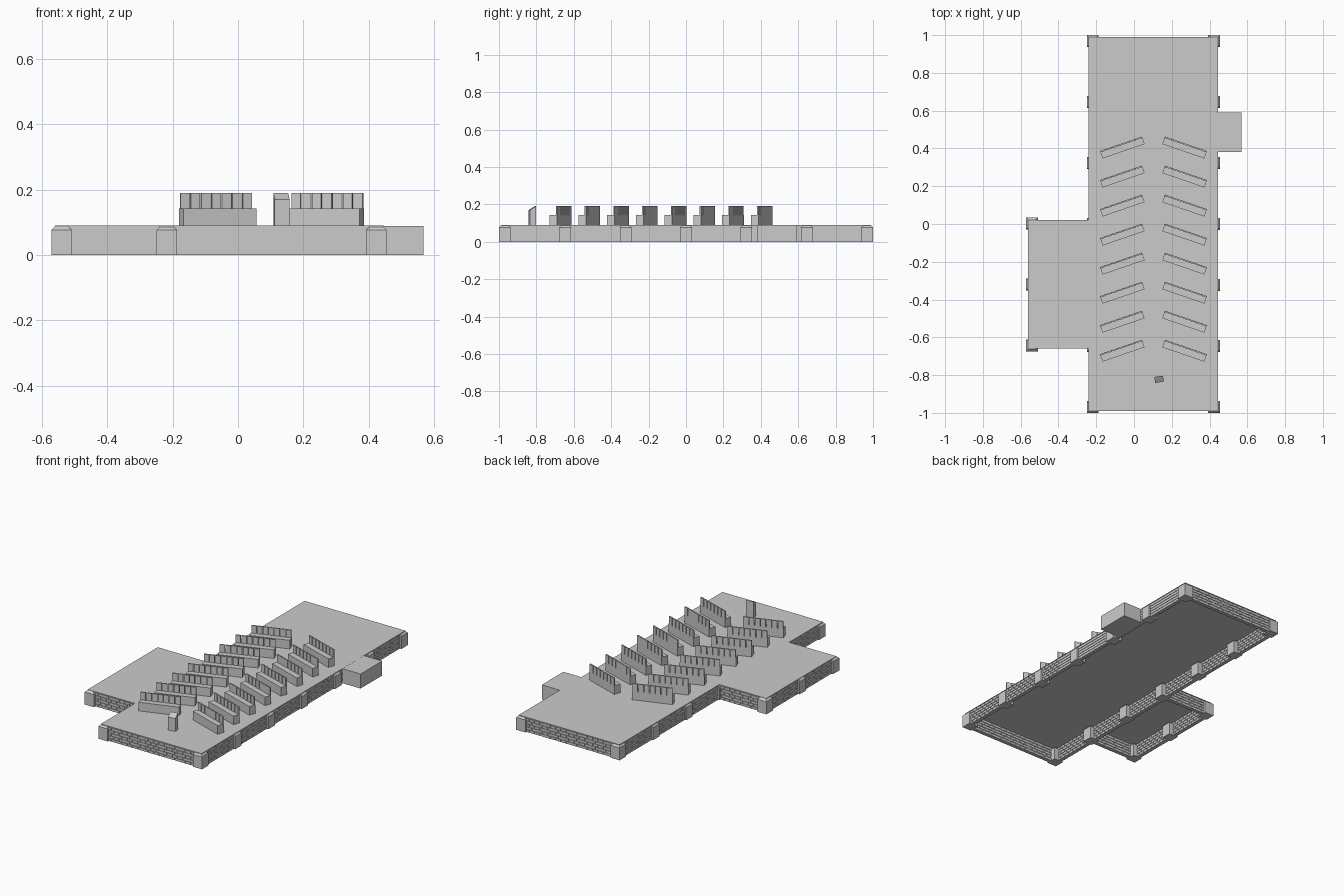
import bpy, bmesh, math
from mathutils import Matrix, Vector

cube = bpy.data.objects.get("Cube")
if cube:
    bpy.data.objects.remove(cube)

stone = bpy.data.materials.new("grey stone")
stone.use_nodes = True
GREY = (0.6, 0.6, 0.6, 1)
stone.diffuse_color = GREY
stone.node_tree.nodes["Principled BSDF"].inputs["Base Color"].default_value = GREY

TOP = 0.09


def add_box(bm, lo, hi, matrix=Matrix()):
    lo, hi = Vector(lo), Vector(hi)
    size = hi - lo
    place = matrix @ Matrix.Translation((lo + hi) / 2) @ Matrix.Diagonal((*size, 1))
    return bmesh.ops.create_cube(bm, size=1, matrix=place)["verts"]


def finish(name, bm):
    mesh = bpy.data.meshes.new(name)
    bm.to_mesh(mesh)
    bm.free()
    mesh.materials.append(stone)
    obj = bpy.data.objects.new(name, mesh)
    bpy.context.collection.objects.link(obj)
    return obj


# Floor slabs of the hall and the side room
X0, X1, Y0, Y1 = -0.24, 0.445, -0.99, 0.99
SX, SY0, SY1 = -0.56, -0.66, 0.02
for name, lo, hi in (("hall_floor", (X0, Y0), (X1, Y1)),
                     ("side_room_floor", (SX, SY0), (X0, SY1))):
    bm = bmesh.new()
    add_box(bm, (*lo, TOP - 0.004), (*hi, TOP))
    finish(name, bm)

# Plain block beside the hall
bm = bmesh.new()
add_box(bm, (X1 - 0.02, 0.38, 0), (0.568, 0.59, TOP - 0.0005))
finish("side_block", bm)


# Brick walls: a thin core with staggered bricks standing proud of it
def brick_wall(name, start, end, rows=5, pitch=0.036, thick=0.024, gap=0.0025):
    a, b = Vector((*start, 0)), Vector((*end, 0))
    length = (b - a).length
    angle = math.atan2(b.y - a.y, b.x - a.x)
    place = Matrix.Translation(a) @ Matrix.Rotation(angle, 4, "Z")
    bm = bmesh.new()
    # the wall lies on the left of its direction of travel
    add_box(bm, (0, 0.004, 0), (length, thick - 0.004, TOP - 0.004), place)
    course = (TOP - 0.004) / rows
    for row in range(rows):
        x = -pitch / 2 if row % 2 else 0
        while x < length:
            left, right = max(x, 0), min(x + pitch - gap, length)
            if right - left > gap:
                add_box(bm, (left, 0, row * course),
                        (right, thick, (row + 1) * course - gap), place)
            x += pitch
    finish(name, bm)


brick_wall("front_wall", (X0, Y0), (X1, Y0))
brick_wall("left_wall", (X1, Y0), (X1, Y1))
brick_wall("back_wall", (X1, Y1), (X0, Y1))
brick_wall("right_wall", (X0, Y1), (X0, Y0))
brick_wall("side_room_front_wall", (SX, SY0), (X0, SY0))
brick_wall("side_room_back_wall", (X0, SY1), (SX, SY1))
brick_wall("side_room_outer_wall", (SX, SY1), (SX, SY0))


# Pillars with chamfered tops
def pillar(name, x, y, half=0.031, chamfer=0.013):
    bm = bmesh.new()
    verts = add_box(bm, (x - half, y - half, 0), (x + half, y + half, TOP - 0.0005))
    edges = {e for v in verts for e in v.link_edges
             if all(w.co.z > TOP / 2 for w in e.verts)}
    bmesh.ops.bevel(bm, geom=list(edges), offset=chamfer, segments=1, affect="EDGES")
    finish(name, bm)


BAY = 0.323
for i in range(-3, 4):
    pillar(f"left_pillar_{i + 4}", 0.424, i * BAY)
    pillar(f"right_pillar_{i + 4}", -0.218, i * BAY)
for i in range(3):
    pillar(f"side_room_pillar_{i + 1}", -0.54, (i - 2) * BAY + 0.003)

# Pews: seat block with a slatted back, angled towards the lectern
LENGTH, DEPTH, SEAT, HIGH, SLATS = 0.235, 0.042, 0.143, 0.19, 7


def pew(name, x, y, angle):
    place = Matrix.Translation((x, y, 0)) @ Matrix.Rotation(angle, 4, "Z")
    bm = bmesh.new()
    half, rear = LENGTH / 2, DEPTH / 2
    add_box(bm, (-half, -rear, TOP), (half, rear, SEAT), place)
    step = LENGTH / SLATS
    for i in range(SLATS):
        left = -half + i * step
        add_box(bm, (left + 0.002, rear - 0.008, SEAT),
                (left + step - 0.002, rear, HIGH), place)
    finish(name, bm)


for row in range(8):
    y = 0.405 - row * 0.1537
    pew(f"right_pew_{row + 1}", -0.062, y, math.radians(19))
    pew(f"left_pew_{row + 1}", 0.268, y, math.radians(-19))

# Lectern with a sloping reading top
bm = bmesh.new()
turn = Matrix.Translation((0.133, -0.822, 0)) @ Matrix.Rotation(math.radians(8), 4, "Z")
for v in add_box(bm, (-0.023, -0.016, TOP), (0.023, 0.016, HIGH)):
    if v.co.z > TOP + 0.01 and v.co.y < 0:
        v.co.z -= 0.02
bmesh.ops.transform(bm, matrix=turn, verts=bm.verts)
finish("lectern", bm)
